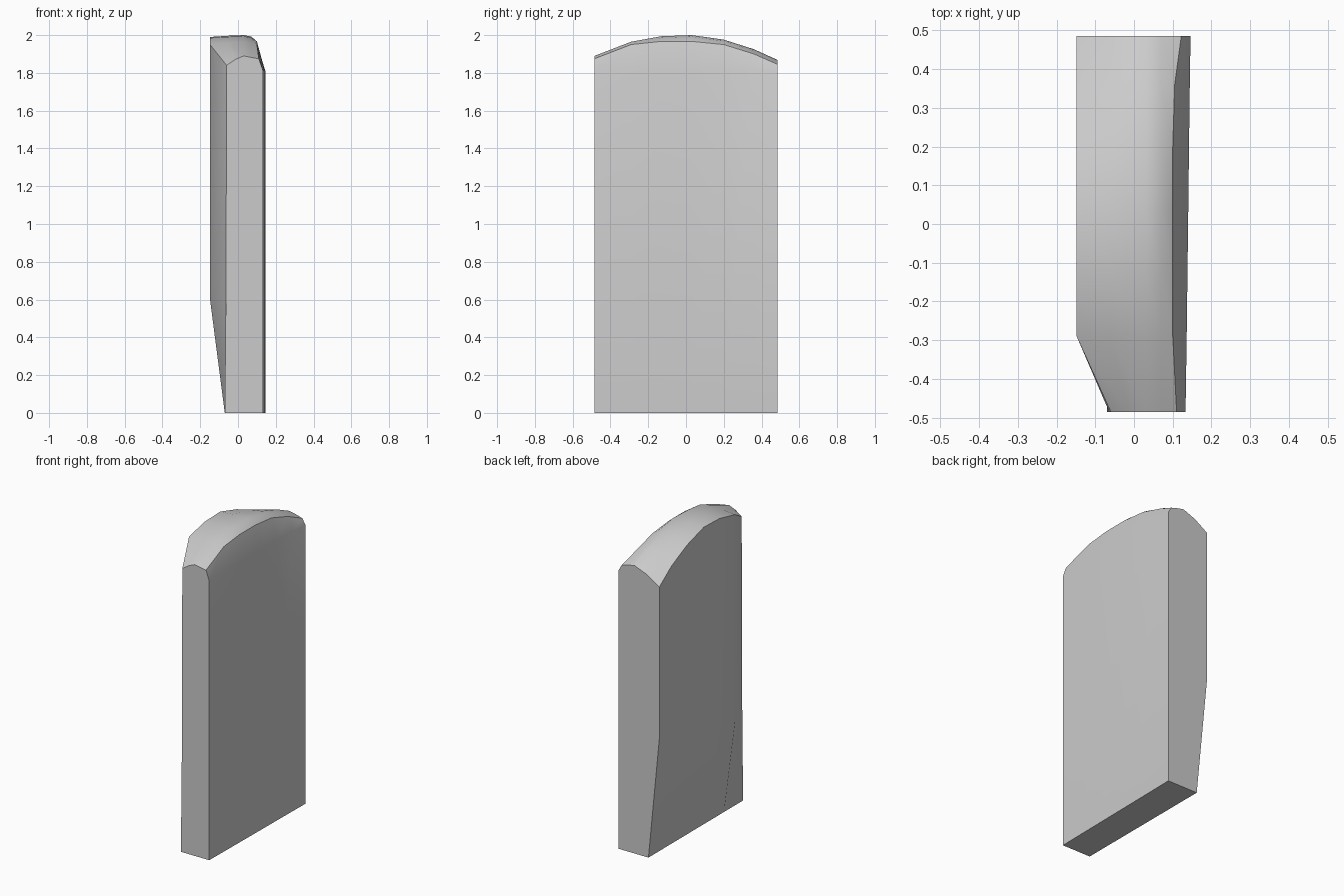
import bpy, bmesh, math

cube = bpy.data.objects.get("Cube")
if cube:
    bpy.data.objects.remove(cube)

# One plain stone grey
stone = bpy.data.materials.new("stone_grey")
stone.use_nodes = True
GREY = (0.6, 0.6, 0.6, 1.0)
stone.diffuse_color = GREY
stone.node_tree.nodes["Principled BSDF"].inputs["Base Color"].default_value = GREY

# Stations along the depth:
# y, left edge x, kink z, left top z, ridge z, crease x, crease z, shoulder z, right x
STATIONS = [
    (-0.485, -0.06, 0.60, 1.84, 1.89, 0.11, 1.875, 1.81, 0.133),
    (-0.29, -0.148, 0.60, 1.95, 1.965, 0.10, 1.95, 1.815, 0.136),
    (-0.13, -0.148, 0.64, 1.985, 1.994, 0.10, 1.967, 1.82, 0.138),
    (0.03, -0.148, 0.68, 1.99, 2.0, 0.10, 1.967, 1.82, 0.14),
    (0.20, -0.148, 0.72, 1.94, 1.976, 0.10, 1.95, 1.82, 0.142),
    (0.36, -0.148, 0.75, 1.865, 1.925, 0.105, 1.90, 1.815, 0.144),
    (0.485, -0.148, 0.79, 1.776, 1.868, 0.122, 1.845, 1.805, 0.146),
]


def section(y, left, kink, left_top, ridge, crease_x, crease, shoulder, right):
    """Closed outline of the slab at one depth."""
    mid = (left + 0.03) / 2
    mid_z = left_top + (ridge - left_top) * 0.62
    pts = [(-0.07, 0), (right, 0), (right, shoulder), (crease_x, crease),
           (0.07, ridge - 0.008), (0.03, ridge), (mid, mid_z),
           (left, left_top), (left - 0.004 if y < -0.4 else left, kink)]
    return [(x, y, z) for x, z in pts]


# Loft the stone slab through its sections and cap both ends
bm = bmesh.new()
rings = [[bm.verts.new(p) for p in section(*s)] for s in STATIONS]
for a, b in zip(rings, rings[1:]):
    for i in range(len(a)):
        j = (i + 1) % len(a)
        bm.faces.new((a[i], a[j], b[j], b[i]))
bm.faces.new(rings[0])
bm.faces.new(rings[-1])
bmesh.ops.recalc_face_normals(bm, faces=bm.faces[:])

mesh = bpy.data.meshes.new("stone_slab")
bm.to_mesh(mesh)
bm.free()
mesh.materials.append(stone)
slab = bpy.data.objects.new("stone_slab", mesh)
bpy.context.collection.objects.link(slab)

# Soft top and chamfer, crisp outer edges
bpy.ops.object.select_all(action='DESELECT')
slab.select_set(True)
bpy.context.view_layer.objects.active = slab
bpy.ops.object.shade_smooth_by_angle(angle=math.radians(32))
